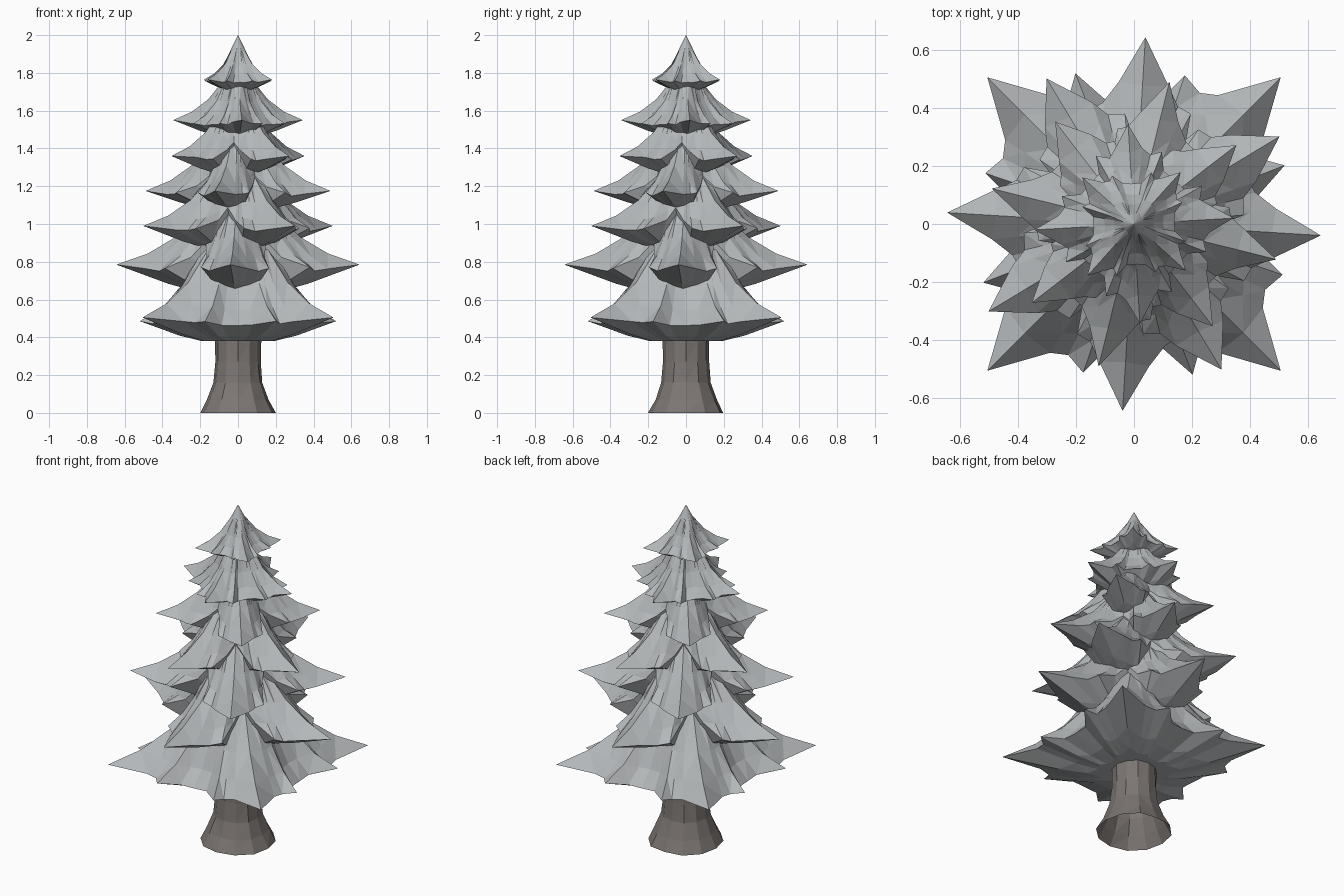
import bpy, bmesh, random
from math import sin, cos, radians, pi

if "Cube" in bpy.data.objects:
    bpy.data.objects.remove(bpy.data.objects["Cube"])

random.seed(4)


def material(name, rgb):
    m = bpy.data.materials.new(name)
    m.diffuse_color = (*rgb, 1)
    m.use_nodes = True
    m.node_tree.nodes["Principled BSDF"].inputs["Base Color"].default_value = m.diffuse_color
    return m


needles = material("frosted_needles", (0.46, 0.48, 0.49))
bark = material("bark", (0.20, 0.18, 0.17))


def loft(name, rings, mat, top=None, bottom=None):
    """Skin a stack of equal rings, closing an end with a fan where a height is given."""
    bm = bmesh.new()
    rows = [[bm.verts.new(p) for p in ring] for ring in rings]
    n = len(rows[0])
    for a, b in zip(rows, rows[1:]):
        for i in range(n):
            j = (i + 1) % n
            bm.faces.new((a[i], b[i], b[j], a[j]))
    for row, z in ((rows[0], top), (rows[-1], bottom)):
        if z is None:
            continue
        c = bm.verts.new((0, 0, z))
        for i in range(n):
            bm.faces.new((c, row[i], row[(i + 1) % n]))
    bmesh.ops.triangulate(bm, faces=bm.faces[:])
    bmesh.ops.recalc_face_normals(bm, faces=bm.faces[:])
    me = bpy.data.meshes.new(name)
    bm.to_mesh(me)
    bm.free()
    me.materials.append(mat)
    ob = bpy.data.objects.new(name, me)
    bpy.context.collection.objects.link(ob)


# Rim outlines of one quarter: angle from main tip, radius factor, drop factor
SKIRT = [(-45, .59, 1), (-33, .60, .9), (-25, .77, .55), (-18, .70, .75), (-11, .75, .45),
         (0, 1, 0), (11, .75, .45), (18, .70, .75), (25, .77, .55), (33, .60, .9)]
# separate boughs with arched gaps between them
BOUGHS = [(-45, .36, -2.6), (-34, .44, -.9), (-25, .66, .4), (-18, .67, .7), (-11, .76, .4),
          (0, 1, 0), (11, .76, .4), (18, .67, .7), (25, .66, .4), (34, .44, -.9)]


def tier(name, outline, tip_angle, radius, tip_z, top_r, top_z, belly, apex=None):
    # the same small irregularities repeat in all four quarters
    wobble = [(random.uniform(-1.5, 1.5), random.uniform(-.015, .015),
               random.uniform(-.006, .006)) for _ in outline]
    wobble[5] = (0, 0, 0)
    valley = .53 if outline is SKIRT else .40
    spokes = []
    for q in range(4):
        for (a, f, d), (wa, wf, wz) in zip(outline, wobble):
            soft = radius * (valley + (.97 - valley) * (.5 + .5 * cos(radians(4 * a))))
            spokes.append((radians(tip_angle + 90 * q + a + wa), radius * (f + wf),
                           tip_z - d * belly * .33 + wz, soft))

    # upper surface: smooth near the trunk, spiky at the rim
    def ring(t, drop, spiky):
        out = []
        for ang, r, z, soft in spokes:
            rr = top_r + (soft + (r - soft) * spiky - top_r) * t
            out.append((rr * cos(ang), rr * sin(ang), top_z + (z - top_z) * drop))
        return out

    rings = [ring(0, 0, 0), ring(.33, .50, .2), ring(.65, .80, .6), ring(1, 1, 1)]
    # rounded belly under the upturned rim
    for k, depth in ((.62, .72), (.38, 1)):
        under = []
        for a, r, z, soft in spokes:
            rr = k * (r * .8 + radius * .13)
            under.append((rr * cos(a), rr * sin(a), z + (tip_z - belly - z) * depth))
        rings.append(under)
    loft(name, rings, needles, apex or top_z + .02, tip_z - belly)


# Foliage tiers, bottom to top
tier("branches_1", SKIRT, 45, .715, .505, .21, .88, .125)
tier("branches_2", BOUGHS, -3.5, .645, .785, .18, 1.08, .14)
tier("branches_3", BOUGHS, 31, .585, .99, .16, 1.26, .115)
tier("branches_4", BOUGHS, -14, .505, 1.175, .13, 1.45, .095)
tier("branches_5", BOUGHS, 37.6, .445, 1.36, .11, 1.61, .09)
tier("branches_6", SKIRT, 3.4, .344, 1.55, .07, 1.77, .08)
tier("treetop", SKIRT, 48, .24, 1.765, .035, 1.93, .055, apex=2.0)

# Trunk with flared, lobed foot, open underneath
N = 12
trunk = []
for z, r, lobe in ((.50, .11, 0), (.38, .122, 0), (.27, .122, -.01), (.16, .132, -.02),
                   (.07, .168, -.03), (0, .204, -.03)):
    ring = []
    for i in range(N):
        a = 2 * pi * i / N
        rr = r * (1 + lobe * cos(4 * a) + random.uniform(-.02, .02))
        ring.append((rr * cos(a), rr * sin(a), z))
    trunk.append(ring)
loft("trunk", trunk, bark, top=.50)
